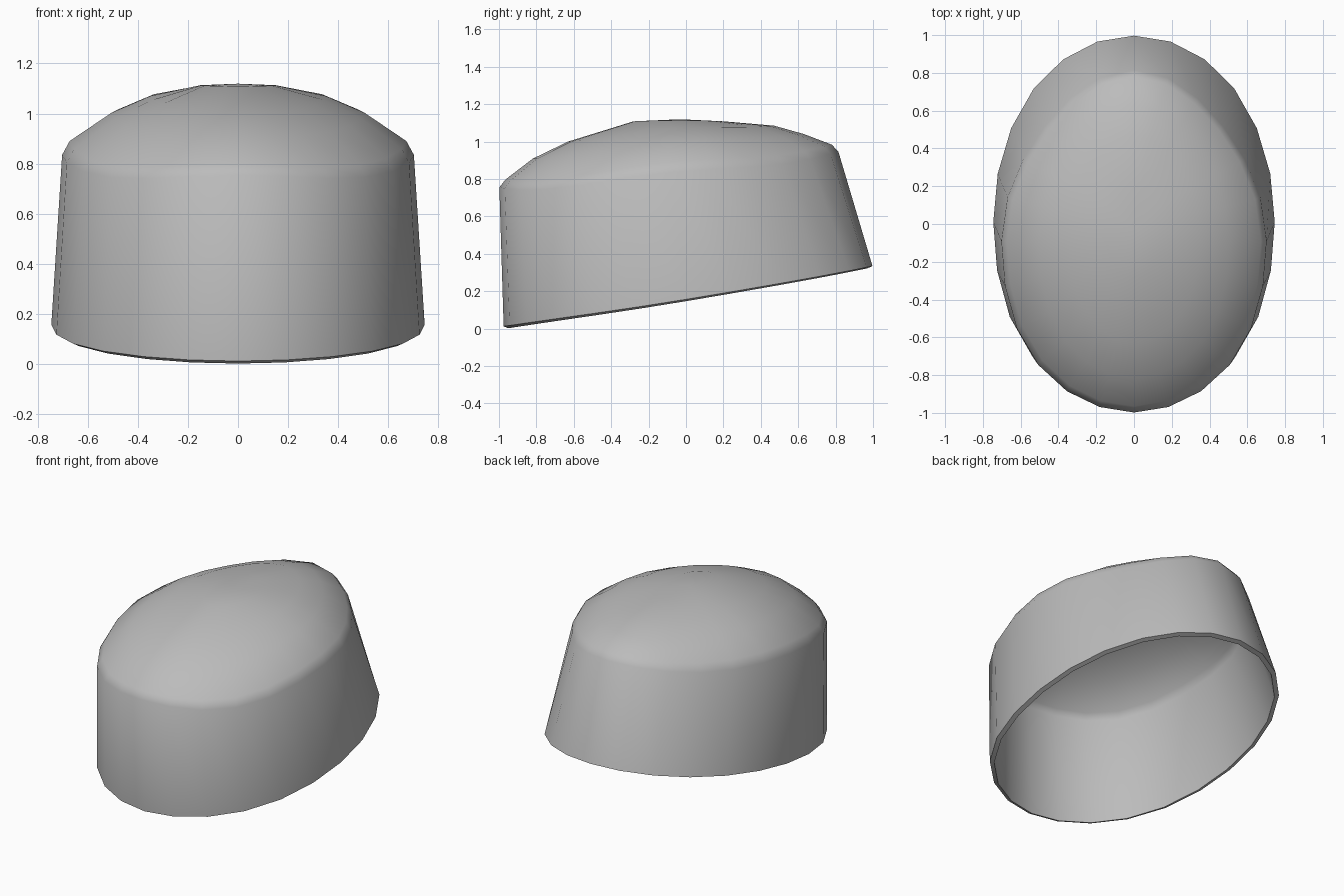
import bpy
import bmesh
import math

cube = bpy.data.objects.get("Cube")
if cube:
    bpy.data.objects.remove(cube, do_unlink=True)

SIDES = 24

# One matte grey for the whole hat
grey = bpy.data.materials.new("felt grey")
grey.use_nodes = True
colour = (0.5, 0.5, 0.5, 1.0)
grey.diffuse_color = colour
grey.node_tree.nodes["Principled BSDF"].inputs["Base Color"].default_value = colour

# Oval rings from brim to crown:
# (front y, front z, half width, side z, back y, back z, back fullness, diagonal drop)
OUTER = [
    (-0.975, 0.012, 0.745, 0.158, 0.997, 0.334, 0.01, 0.0),
    (-0.998, 0.755, 0.702, 0.835, 0.815, 0.945, -0.05, 0.03),
    (-0.965, 0.797, 0.672, 0.890, 0.780, 0.983, -0.05, 0.03),
    (-0.820, 0.908, 0.505, 1.003, 0.630, 1.040, -0.04, 0.015),
    (-0.630, 1.000, 0.350, 1.070, 0.470, 1.085, -0.02, 0.01),
    (-0.280, 1.108, 0.150, 1.113, 0.200, 1.108, 0.0, 0.0),
]
# The lining follows the outside, thinning towards the crown
INNER = [
    (-0.950, 0.002, 0.718, 0.148, 0.970, 0.322, 0.01, 0.0),
    (-0.978, 0.748, 0.682, 0.828, 0.795, 0.938, -0.05, 0.03),
    (-0.950, 0.782, 0.657, 0.875, 0.768, 0.967, -0.05, 0.03),
    (-0.810, 0.890, 0.497, 0.985, 0.622, 1.021, -0.04, 0.015),
    (-0.622, 0.980, 0.345, 1.051, 0.465, 1.065, -0.02, 0.01),
    (-0.280, 1.088, 0.150, 1.093, 0.200, 1.088, 0.0, 0.0),
]


def add_ring(bm, y0, z0, width, z_side, y1, z1, back, drop):
    """Egg-shaped ring whose height follows a parabola from front to back."""
    verts = []
    for i in range(SIDES):
        a = 2 * math.pi * i / SIDES
        c, s = math.cos(a), math.sin(a)
        diagonal = math.sin(2 * a) ** 2
        fuller = 1 + (0.03 * abs(s) if c < 0 else back) * diagonal
        x = width * s * fuller
        y = (y0 + y1) / 2 + (y1 - y0) / 2 * c * fuller
        z = z_side + (z1 - z0) / 2 * c + ((z0 + z1) / 2 - z_side) * c * c
        verts.append(bm.verts.new((x, y, z - drop * diagonal)))
    return verts


def close_ring(bm, ring, z):
    """Fan of triangles from a ring to the peak."""
    peak = bm.verts.new((0, -0.03, z))
    for i in range(SIDES):
        bm.faces.new((ring[i], ring[(i + 1) % SIDES], peak))


# One closed skin: down the lining, round the brim edge, up the outside
bm = bmesh.new()
rings = [add_ring(bm, *r) for r in INNER[::-1] + OUTER]
for low, high in zip(rings, rings[1:]):
    for i in range(SIDES):
        j = (i + 1) % SIDES
        bm.faces.new((low[i], low[j], high[j], high[i]))
close_ring(bm, rings[0], 1.099)
close_ring(bm, rings[-1], 1.119)
bmesh.ops.recalc_face_normals(bm, faces=bm.faces)

mesh = bpy.data.meshes.new("hat_shell")
bm.to_mesh(mesh)
bm.free()
mesh.materials.append(grey)
hat = bpy.data.objects.new("hat_shell", mesh)
bpy.context.collection.objects.link(hat)

# Smooth skin with a crisp brim edge
bpy.ops.object.select_all(action="DESELECT")
hat.select_set(True)
bpy.context.view_layer.objects.active = hat
bpy.ops.object.shade_smooth_by_angle(angle=math.radians(60))
